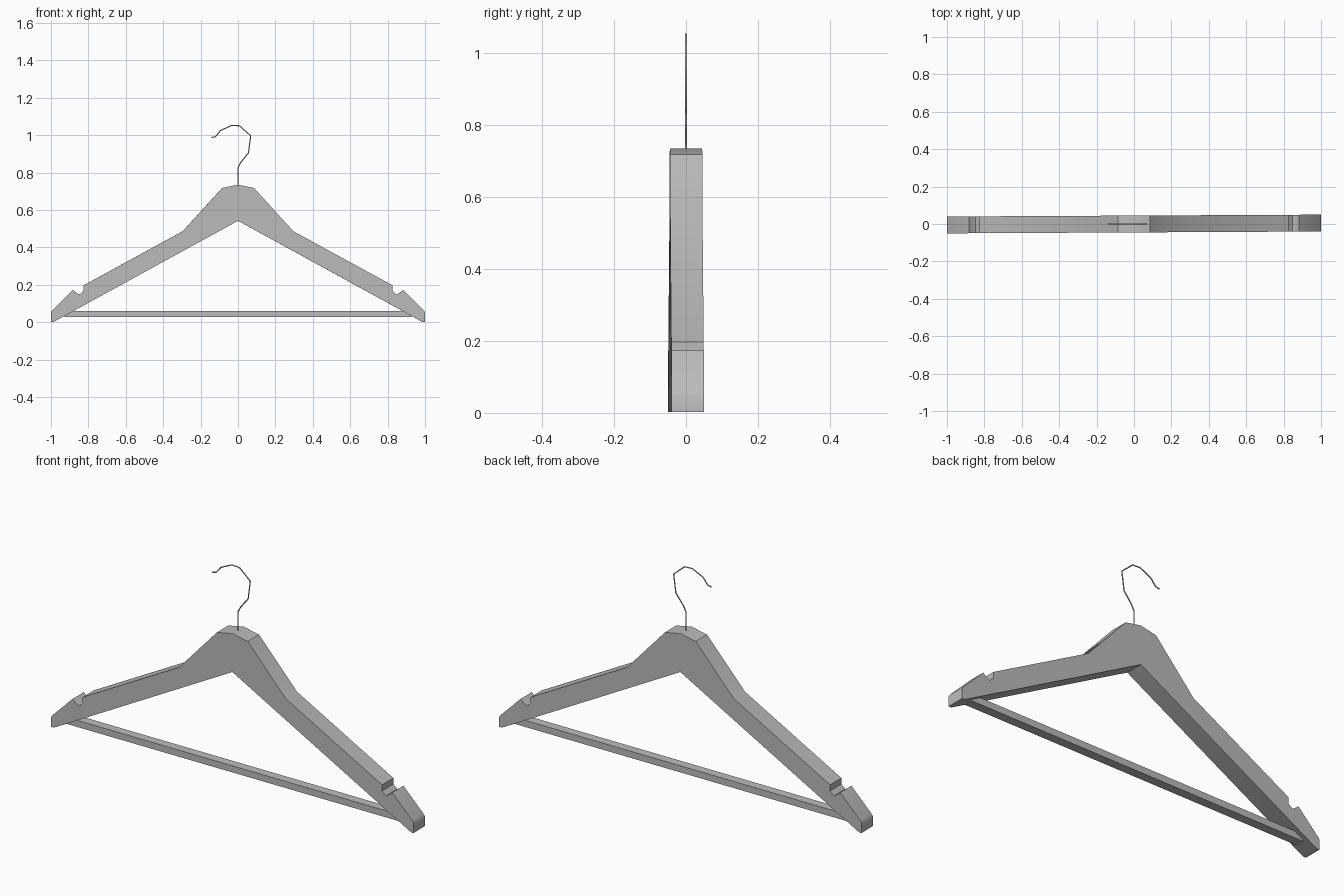
import bpy, bmesh, math

cube = bpy.data.objects.get("Cube")
if cube:
    bpy.data.objects.remove(cube, do_unlink=True)

DEPTH = 0.09
TWIST = 0.005  # whole hanger is turned very slightly about z


def make_material(name, rgb):
    mat = bpy.data.materials.new(name)
    mat.use_nodes = True
    mat.diffuse_color = (*rgb, 1)
    mat.node_tree.nodes["Principled BSDF"].inputs["Base Color"].default_value = (*rgb, 1)
    return mat


grey = make_material("grey", (0.5, 0.5, 0.5))


def finish(obj):
    obj.data.materials.append(grey)
    obj.rotation_euler.z = TWIST
    return obj


def extrude_profile(name, points, depth):
    """Solid from an xz outline, centred on y = 0."""
    bm = bmesh.new()
    face = bm.faces.new([bm.verts.new((x, -depth / 2, z)) for x, z in points])
    result = bmesh.ops.extrude_face_region(bm, geom=[face])
    moved = [g for g in result["geom"] if isinstance(g, bmesh.types.BMVert)]
    bmesh.ops.translate(bm, verts=moved, vec=(0, depth, 0))
    bmesh.ops.recalc_face_normals(bm, faces=bm.faces)
    mesh = bpy.data.meshes.new(name)
    bm.to_mesh(mesh)
    bm.free()
    obj = bpy.data.objects.new(name, mesh)
    bpy.context.collection.objects.link(obj)
    return finish(obj)


# Shoulder body: one half outline with strap notch, mirrored in x
half = [(0.085, 0.718), (0.295, 0.487), (0.826, 0.197), (0.826, 0.166),
        (0.848, 0.148), (0.862, 0.155), (0.882, 0.173), (0.995, 0.06),
        (1.0, 0.05), (1.0, 0.002), (0.985, 0.002)]
outline = [(0, 0.735)] + half + [(0, 0.542)] + [(-x, z) for x, z in reversed(half)]
body = extrude_profile("shoulder_body", outline, DEPTH)
bpy.context.view_layer.objects.active = body
body.select_set(True)
bpy.ops.object.shade_smooth_by_angle(angle=math.radians(30))

# Trouser bar, its ends buried in the arms
extrude_profile("trouser_bar", [(-0.91, 0.06), (0.91, 0.06), (0.93, 0.027), (-0.93, 0.027)], 0.045)

# Wire hook
path = [(0, 0.7), (0, 0.826), (0.014, 0.853), (0.056, 0.906), (0.068, 0.997),
        (0.008, 1.05), (-0.035, 1.052), (-0.094, 1.024), (-0.12, 0.992), (-0.142, 0.987)]
curve = bpy.data.curves.new("wire_hook", "CURVE")
curve.dimensions = "3D"
curve.bevel_depth = 0.003
curve.bevel_resolution = 1
curve.use_fill_caps = True
spline = curve.splines.new("POLY")
spline.points.add(len(path) - 1)
for point, (x, z) in zip(spline.points, path):
    point.co = (x, 0, z, 1)
hook = bpy.data.objects.new("wire_hook", curve)
bpy.context.collection.objects.link(hook)
finish(hook)
